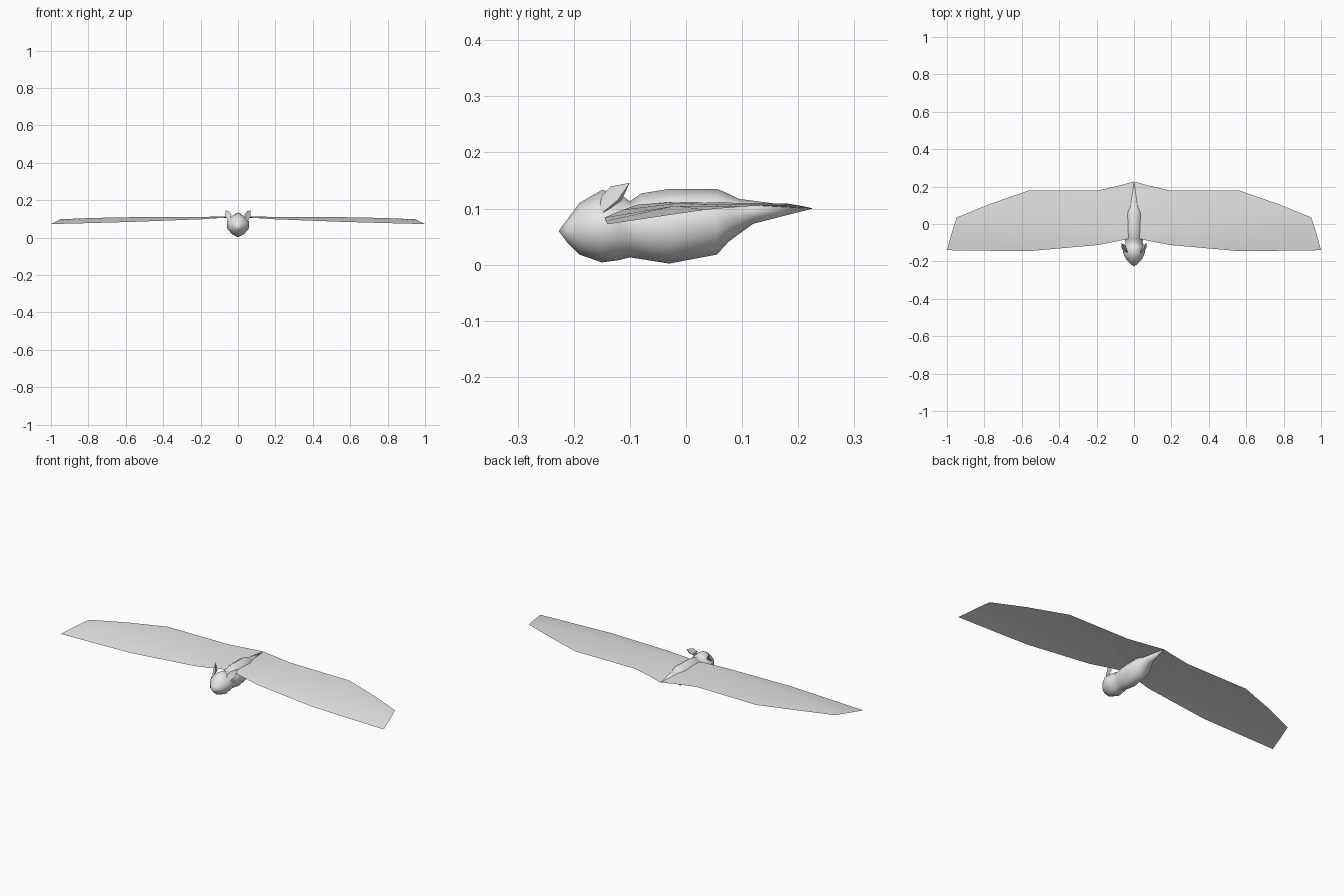
import bpy, bmesh, math

if "Cube" in bpy.data.objects:
    bpy.data.objects.remove(bpy.data.objects["Cube"])

grey = bpy.data.materials.new("light grey")
grey.diffuse_color = (0.8, 0.8, 0.8, 1)
grey.use_nodes = True
grey.node_tree.nodes["Principled BSDF"].inputs["Base Color"].default_value = grey.diffuse_color


def make(name, verts, faces, angle, closed=True):
    me = bpy.data.meshes.new(name)
    me.from_pydata(verts, [], faces)
    if closed:
        bm = bmesh.new()
        bm.from_mesh(me)
        bmesh.ops.recalc_face_normals(bm, faces=bm.faces)
        bm.to_mesh(me)
        bm.free()
    ob = bpy.data.objects.new(name, me)
    bpy.context.collection.objects.link(ob)
    me.materials.append(grey)
    bpy.ops.object.select_all(action='DESELECT')
    ob.select_set(True)
    bpy.context.view_layer.objects.active = ob
    bpy.ops.object.shade_smooth_by_angle(angle=math.radians(angle))
    return ob


# Body and head: lofted rings (y, bottom, top, half width)
sections = [
    (-0.212, 0.040, 0.080, 0.020), (-0.190, 0.018, 0.110, 0.042),
    (-0.150, 0.004, 0.133, 0.060), (-0.120, 0.008, 0.127, 0.055),
    (-0.100, 0.013, 0.113, 0.046), (-0.080, 0.010, 0.127, 0.048),
    (-0.030, 0.002, 0.135, 0.054), (0.055, 0.018, 0.135, 0.050),
    (0.075, 0.040, 0.127, 0.042), (0.095, 0.055, 0.117, 0.034),
    (0.120, 0.073, 0.114, 0.024),
]
half = [(0, 1), (0.52, 0.72), (1, 0.28), (0.95, -0.35), (0.52, -0.8), (0, -1)]
ring = half + [(-x, z) for x, z in half[-2:0:-1]]
n = len(ring)
verts, faces = [], []
for y, lo, hi, w in sections:
    c, h = (lo + hi) / 2, (hi - lo) / 2
    verts += [(x * w, y, c + z * h) for x, z in ring]
for s in range(len(sections) - 1):
    for i in range(n):
        j = (i + 1) % n
        faces.append((s * n + i, s * n + j, (s + 1) * n + j, (s + 1) * n + i))
nose, tail = len(verts), len(verts) + 1
verts += [(0, -0.227, 0.060), (0, 0.226, 0.100)]
last = (len(sections) - 1) * n
for i in range(n):
    j = (i + 1) % n
    faces += [(nose, j, i), (tail, last + i, last + j)]
make("body", verts, faces, 80)

# Wings: one thin membrane, spanwise stations (x, leading, crest, trailing as y z)
stations = [
    (0.00, (-0.070, 0.107), (-0.02, 0.112), (0.227, 0.100)),
    (0.06, (-0.086, 0.107), (-0.03, 0.112), (0.210, 0.104)),
    (0.19, (-0.112, 0.098), (-0.03, 0.111), (0.180, 0.109)),
    (0.56, (-0.145, 0.084), (-0.02, 0.109), (0.180, 0.107)),
    (0.77, (-0.143, 0.078), (-0.02, 0.105), (0.107, 0.104)),
]
wv, wf = [], []
for x, *pts in stations:
    wv += [(x, y, z) for y, z in pts]
wv += [(1.0, -0.140, 0.072), (0.972, -0.04, 0.087), (0.948, 0.035, 0.098)]
for s in range(len(stations)):
    for k in range(2):
        a = s * 3 + k
        wf.append((a, a + 3, a + 4, a + 1))
wing = make("wings", wv, wf, 60, closed=False)
mirror = wing.modifiers.new("mirror", 'MIRROR')
mirror.use_clip = True

# Ears: cupped leaf shapes leaning back
rim = [(0.050, -0.158, 0.085), (0.068, -0.122, 0.115), (0.068, -0.100, 0.146),
       (0.047, -0.135, 0.139), (0.034, -0.150, 0.122)]
cup, back = (0.054, -0.132, 0.120), (0.046, -0.116, 0.113)
ef = []
for i in range(5):
    j = (i + 1) % 5
    ef += [(i, j, 5), (j, i, 6)]
for side, sx in (("right", 1), ("left", -1)):
    make(side + "_ear", [(sx * x, y, z) for x, y, z in rim + [cup, back]], ef, 40)
